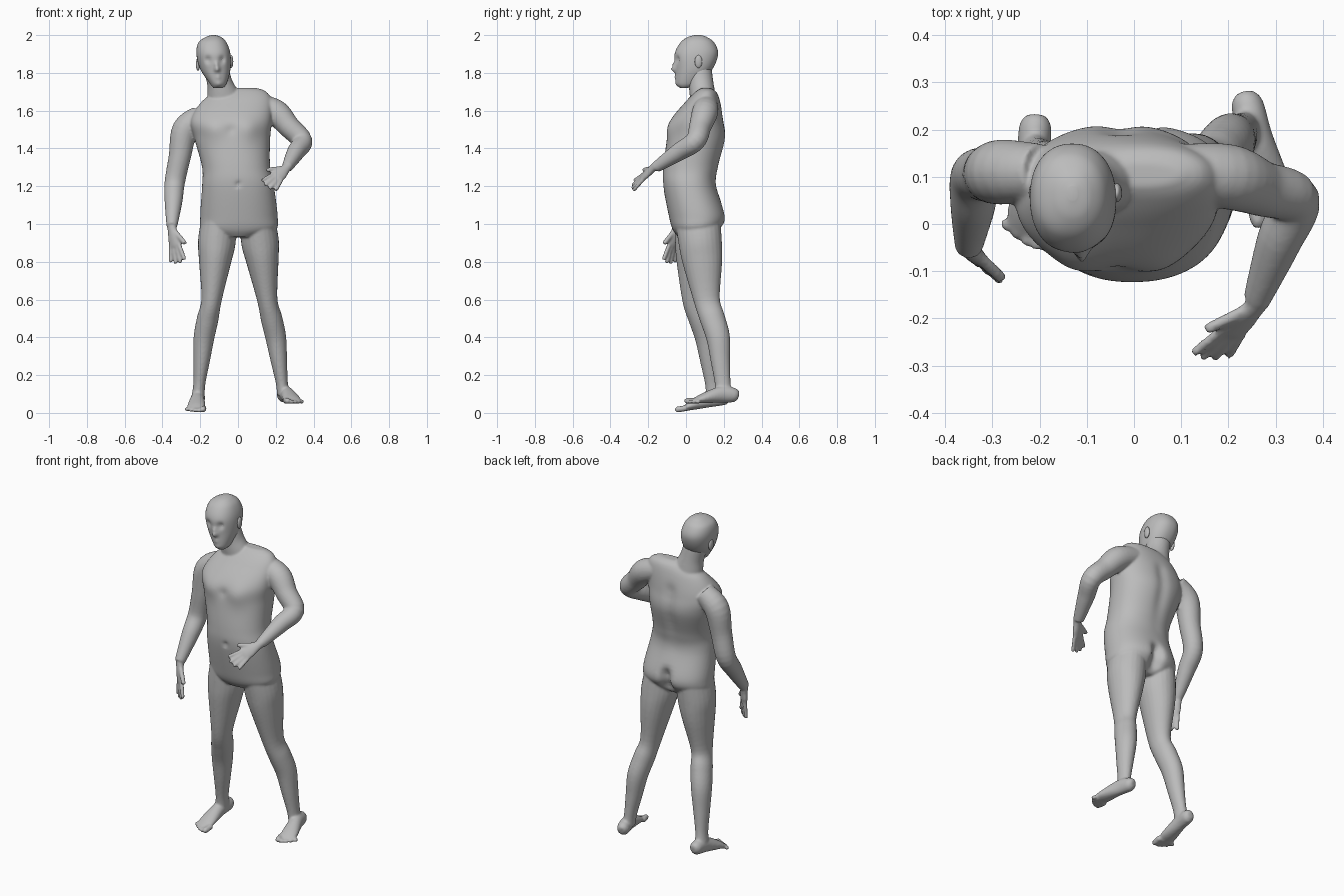
import bpy, bmesh, math
from mathutils import Vector

cube = bpy.data.objects.get("Cube")
if cube:
    bpy.data.objects.remove(cube)

UP, BACK = Vector((0, 0, 1)), Vector((0, 1, 0))

skin = bpy.data.materials.new("plain_grey")
skin.use_nodes = True
grey = (0.5, 0.5, 0.5, 1)
skin.diffuse_color = grey
skin.node_tree.nodes["Principled BSDF"].inputs["Base Color"].default_value = grey


def resample(rows, steps):
    """Smooth spline through rows of numbers."""
    result = []
    for i in range(len(rows) - 1):
        before, start = rows[max(i - 1, 0)], rows[i]
        end, after = rows[i + 1], rows[min(i + 2, len(rows) - 1)]
        for k in range(steps):
            t = k / steps
            result.append([q + t / 2 * (r - p + t * (2*p - 5*q + 4*r - s + t * (3*(q - r) + s - p)))
                           for p, q, r, s in zip(before, start, end, after)])
    result.append(list(rows[-1]))
    return result


def skin_rings(bm, rings):
    """Join a series of rings into one closed surface."""
    loops = [[bm.verts.new(point) for point in ring] for ring in rings]
    faces = [bm.faces.new((lower[i - 1], lower[i], upper[i], upper[i - 1]))
             for lower, upper in zip(loops, loops[1:]) for i in range(len(lower))]
    faces += [bm.faces.new(loops[0]), bm.faces.new(loops[-1])]
    bmesh.ops.recalc_face_normals(bm, faces=faces)


def stack(bm, rows, sides=96, steps=8):
    """Horizontal rounded slices given as left, right, front, back and height."""
    angles = [math.tau * i / sides for i in range(sides)]

    def squared(value):
        return math.copysign(abs(value) ** 0.9, value)

    rings = []
    for x0, x1, y0, y1, z in resample(rows, steps):
        rings.append([((x0 + x1 + (x1 - x0) * squared(math.cos(a))) / 2,
                       (y0 + y1 + (y1 - y0) * squared(math.sin(a))) / 2, z) for a in angles])
    skin_rings(bm, rings)


def tube(bm, rows, ref, sides=24, steps=5):
    """Oval slices across a path; each row is a centre, half width and half thickness."""
    rows = resample([(*centre, width, depth) for centre, width, depth in rows], steps)
    path = [Vector(row[:3]) for row in rows]
    angles = [math.tau * i / sides for i in range(sides)]
    rings = []
    for i, (*_, width, depth) in enumerate(rows):
        along = (path[min(i + 1, len(path) - 1)] - path[max(i - 1, 0)]).normalized()
        u = along.cross(ref).normalized()
        v = u.cross(along)
        rings.append([path[i] + u * width * math.cos(a) + v * depth * math.sin(a) for a in angles])
    skin_rings(bm, rings)


def limb(bm, joints, profile, ref):
    """Tube through joints; the profile gives a position counted in joints, and two radii."""
    joints = [Vector(joint) for joint in joints]
    rows = []
    for position, width, depth in profile:
        i = min(int(position), len(joints) - 2)
        rows.append((joints[i].lerp(joints[i + 1], position - i), width, depth))
    tube(bm, rows, ref)


def digit(bm, base, tip, radius, ref):
    """Finger or toe with a rounded end."""
    end = (tip - base).normalized() * radius
    tube(bm, [(base, radius, radius), (tip - end, radius, radius),
              (tip - end / 3, radius * 0.7, radius * 0.7), (tip, radius / 5, radius / 5)], ref, sides=12)


def hand(bm, wrist, direction, across, size):
    """Palm, four spread fingers, and a thumb on the across side."""
    wrist = Vector(wrist)
    along = Vector(direction).normalized() * size
    side = Vector(across).normalized() * size
    normal = along.cross(side).normalized()
    palm = [(-0.1, 0.12, 0.11), (0.1, 0.14, 0.1), (0.3, 0.18, 0.09), (0.5, 0.18, 0.07), (0.55, 0.15, 0.05)]
    tube(bm, [(wrist + along * f, w * size, d * size) for f, w, d in palm], normal)
    for i, reach in enumerate((0.95, 1, 0.98, 0.9)):
        offset = side * (1.5 - i)
        digit(bm, wrist + along * 0.45 + offset * 0.09, wrist + along * reach + offset * 0.16, size * 0.055, normal)
    digit(bm, wrist + along * 0.15 + side * 0.1, wrist + along * 0.55 + side * 0.36, size * 0.065, normal)


def foot(bm, heel, toe, outward):
    """Foot with five toes; heel and toe lie on the sole."""
    heel, toe = Vector(heel), Vector(toe)
    side = (toe - heel).cross(UP).normalized()
    side *= math.copysign(1, side.x * outward)
    sole = [(0.02, 0.035, 0.018, 0.02), (0.1, 0.04, 0.034, 0.038), (0.35, 0.045, 0.036, 0.043),
            (0.7, 0.026, 0.047, 0.025), (0.87, 0.014, 0.042, 0.01)]
    tube(bm, [(heel.lerp(toe, f) + UP * z, width, depth) for f, z, width, depth in sole], UP)
    for i in range(5):
        radius = 0.011 if i else 0.016
        offset = side * (0.022 * i - 0.04) + UP * radius
        digit(bm, heel.lerp(toe, 0.78) + offset, heel.lerp(toe, 1 - i * i / 120) + offset, radius, UP)


def sculpt(bm, centre, radius, push):
    """Soft push along y around a point."""
    for vert in bm.verts:
        distance = (vert.co - Vector(centre)).length / radius
        vert.co.y += push * math.exp(-distance * distance)


def finish(bm, name):
    mesh = bpy.data.meshes.new(name)
    bm.to_mesh(mesh)
    bm.free()
    mesh.materials.append(skin)
    mesh.shade_smooth()
    obj = bpy.data.objects.new(name, mesh)
    bpy.context.collection.objects.link(obj)
    return obj


def ellipsoid(name, centre, size):
    bm = bmesh.new()
    bmesh.ops.create_uvsphere(bm, u_segments=20, v_segments=12, radius=1)
    obj = finish(bm, name)
    obj.location, obj.scale = centre, size


# Torso
body = bmesh.new()
stack(body, [(-0.1, 0.1, -0.04, 0.13, 0.93), (-0.19, 0.2, -0.07, 0.18, 0.97),
             (-0.2, 0.21, -0.09, 0.21, 1.04), (-0.19, 0.19, -0.12, 0.16, 1.2),
             (-0.19, 0.17, -0.12, 0.17, 1.3), (-0.23, 0.17, -0.1, 0.21, 1.45),
             (-0.25, 0.18, -0.08, 0.2, 1.55), (-0.19, 0.18, 0, 0.18, 1.65),
             (-0.11, 0.15, 0.05, 0.16, 1.7), (-0.08, 0.1, 0.08, 0.13, 1.72)])

# Legs: hip, knee, calf, ankle
leg_profile = [(0, 0.09, 0.12), (0.3, 0.1, 0.115), (0.55, 0.085, 0.105), (1, 0.054, 0.07), (1.5, 0.057, 0.067),
               (2, 0.055, 0.063), (2.4, 0.044, 0.052), (2.8, 0.032, 0.042), (3, 0.034, 0.045)]
limb(body, [(-0.1, 0.06, 1.04), (-0.14, 0.05, 0.6), (-0.18, 0.11, 0.4), (-0.21, 0.15, 0.1)], leg_profile, BACK)
limb(body, [(0.1, 0.06, 1.04), (0.155, 0.11, 0.6), (0.2, 0.17, 0.4), (0.24, 0.2, 0.1)], leg_profile, BACK)

# Chest muscles, breastbone, navel, buttock cleft and spine
for x in (-0.13, 0.06):
    sculpt(body, (x, -0.09, 1.5), 0.06, -0.014)
sculpt(body, (-0.035, -0.1, 1.5), 0.025, 0.008)
sculpt(body, (0, -0.12, 1.21), 0.013, 0.014)
for i in range(5):
    sculpt(body, (0, 0.19, 0.94 + 0.03 * i), 0.032, -0.03)
for i in range(8):
    sculpt(body, (-0.03, 0.2, 1.22 + 0.05 * i), 0.035, -0.009)

# Neck and arms: inner shoulder, outer shoulder, elbow, wrist
limb(body, [(-0.06, 0.1, 1.6), (-0.085, 0.085, 1.7), (-0.115, 0.07, 1.82)],
     [(0, 0.085, 0.07), (0.8, 0.083, 0.068), (1.4, 0.067, 0.066), (2, 0.066, 0.066)], BACK)
arm_profile = [(s, r, r) for s, r in ((0, 0.06), (1, 0.069), (1.5, 0.059), (2, 0.054),
                                      (2.4, 0.048), (2.8, 0.036), (3, 0.029))]
limb(body, [(-0.2, 0.11, 1.57), (-0.28, 0.11, 1.5), (-0.335, 0.1, 1.22), (-0.35, -0.05, 0.99)], arm_profile, BACK)
limb(body, [(0.1, 0.11, 1.63), (0.2, 0.1, 1.59), (0.34, 0.05, 1.44), (0.26, -0.16, 1.3)], arm_profile, UP)

# Hands and feet
hand(body, (-0.35, -0.05, 0.98), (0.035, -0.045, -0.2), (0.75, -0.6, 0.27), 0.2)
hand(body, (0.26, -0.17, 1.3), (-0.1, -0.11, -0.1), (-0.6, 0.1, 0.5), 0.19)
foot(body, (-0.207, 0.237, 0.045), (-0.226, -0.057, 0), -1)
foot(body, (0.232, 0.283, 0.055), (0.305, 0, 0.047), 1)

# Blend the overlapping limbs into one skin
body_obj = finish(body, "body")
remesh = body_obj.modifiers.new("blend", "REMESH")
remesh.mode = "VOXEL"
remesh.voxel_size = 0.0065
remesh.use_smooth_shade = True
relax = body_obj.modifiers.new("relax", "SMOOTH")
relax.factor, relax.iterations = 0.5, 5

# Head with eye sockets, nose tip, nose bridge, lips and chin
head = bmesh.new()
stack(head, [(-0.13, -0.08, -0.03, 0.01, 1.72), (-0.15, -0.06, -0.05, 0.07, 1.745),
             (-0.2, -0.04, -0.055, 0.14, 1.82), (-0.22, -0.04, -0.06, 0.17, 1.9),
             (-0.21, -0.06, -0.03, 0.15, 1.96), (-0.17, -0.09, 0.01, 0.11, 1.99), (-0.14, -0.12, 0.05, 0.08, 2)])
for x in (-0.157, -0.083):
    sculpt(head, (x, -0.05, 1.87), 0.018, 0.014)
sculpt(head, (-0.11, -0.056, 1.82), 0.015, -0.026)
sculpt(head, (-0.114, -0.058, 1.845), 0.012, -0.014)
sculpt(head, (-0.105, -0.053, 1.777), 0.014, -0.007)
sculpt(head, (-0.103, -0.05, 1.742), 0.018, -0.006)
finish(head, "head")

# Eyes and ears
eye_size, ear_size = (0.015, 0.015, 0.011), (0.011, 0.02, 0.034)
ellipsoid("right_eye", (-0.156, -0.026, 1.87), eye_size)
ellipsoid("left_eye", (-0.084, -0.022, 1.87), eye_size)
ellipsoid("right_ear", (-0.212, 0.066, 1.845), ear_size)
ellipsoid("left_ear", (-0.036, 0.066, 1.86), ear_size)
